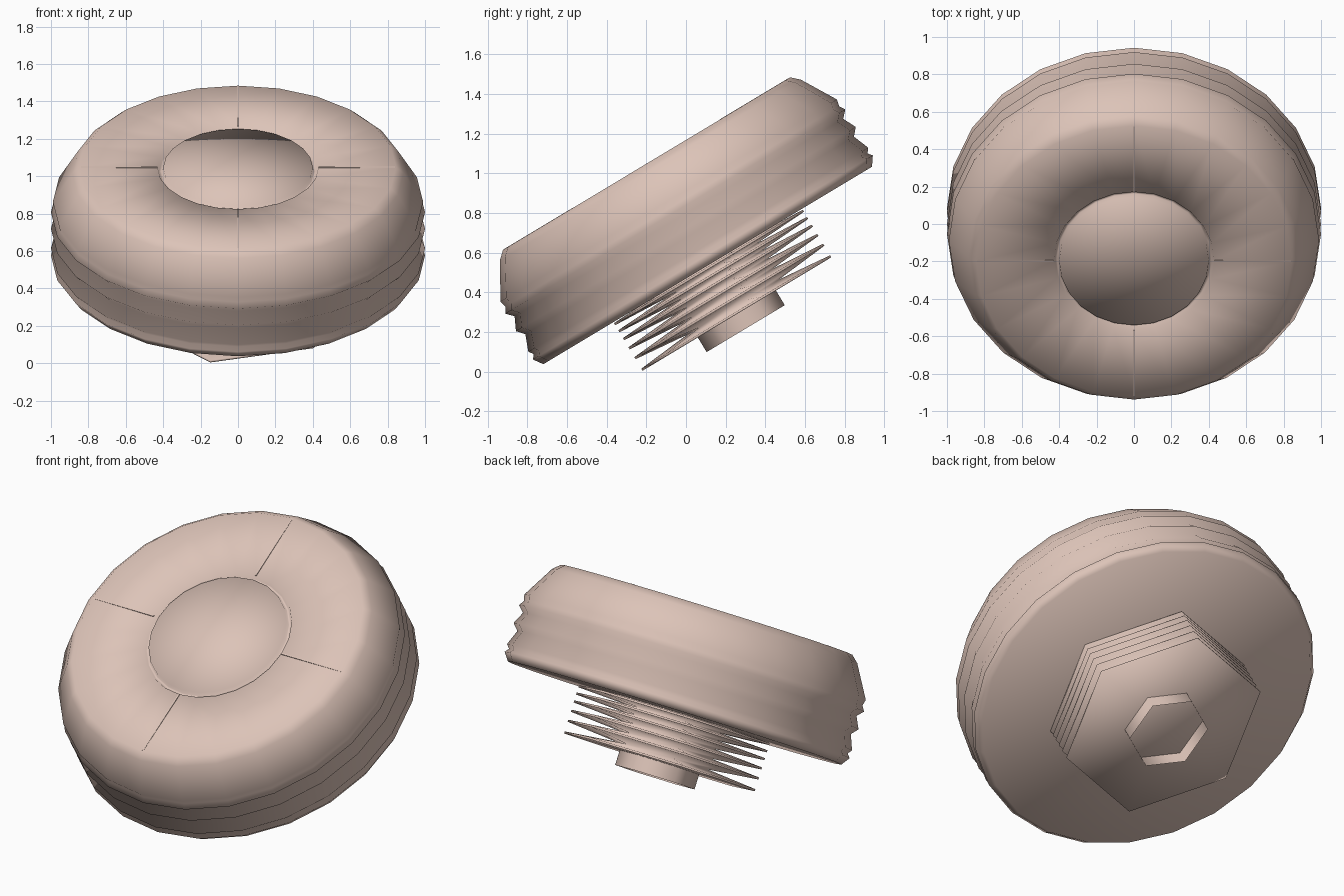
import bpy, bmesh, math
from mathutils import Matrix

if "Cube" in bpy.data.objects:
    bpy.data.objects.remove(bpy.data.objects["Cube"])

# one clay colour for the whole model
clay = bpy.data.materials.new("pale_clay")
clay.diffuse_color = (0.72, 0.55, 0.48, 1)
clay.use_nodes = True
clay.node_tree.nodes["Principled BSDF"].inputs["Base Color"].default_value = clay.diffuse_color

# the whole part leans back around x
PLACE = Matrix.Translation((0, 0.317, 0.19)) @ Matrix.Rotation(math.radians(31), 4, 'X')


def finish(name, bm, smooth=True):
    bmesh.ops.recalc_face_normals(bm, faces=bm.faces)
    me = bpy.data.meshes.new(name)
    bm.to_mesh(me)
    bm.free()
    me.materials.append(clay)
    for p in me.polygons:
        p.use_smooth = smooth
    ob = bpy.data.objects.new(name, me)
    ob.matrix_world = PLACE
    bpy.context.collection.objects.link(ob)
    return ob


def lathe(name, profile, sides, start=0.0):
    """Revolve (radius, height) points around local z."""
    bm = bmesh.new()
    rings = []
    for r, h in profile:
        if r == 0:
            rings.append([bm.verts.new((0, 0, h))] * sides)
        else:
            rings.append([bm.verts.new((r * math.cos(start + math.tau * i / sides),
                                        r * math.sin(start + math.tau * i / sides), h))
                          for i in range(sides)])
    for a, b in zip(rings, rings[1:]):
        for i in range(sides):
            j = (i + 1) % sides
            quad = list(dict.fromkeys((a[i], a[j], b[j], b[i])))
            bm.faces.new(quad)
    return finish(name, bm)


# ribbed round cap with a centre button and a fine groove around it
lathe("ribbed_cap", [
    (0, 1.0), (0.4, 1.0), (0.405, 0.975), (0.42, 0.975), (0.43, 0.998),
    (0.845, 1.002), (0.885, 0.965), (0.99, 0.785), (0.982, 0.75), (1.0, 0.72),
    (0.967, 0.685), (1.0, 0.617), (0.967, 0.58), (1.0, 0.495), (0.982, 0.472),
    (1.0, 0.45), (0.967, 0.403), (0, 0.403)], 24)

# hexagonal thread: thin plates with V-shaped gaps between them
heights = [0.117, 0.185, 0.243, 0.297, 0.343, 0.385]
thread = [(0, heights[0])]
for k, h in enumerate(heights):
    thread += [(0.575, h), (0.575, h + 0.012)]
    if k + 1 < len(heights):
        thread.append((0.28, (h + 0.012 + heights[k + 1]) / 2))
thread += [(0.28, 0.41), (0, 0.41)]
lathe("hexagonal_thread", thread, 6, math.radians(15))

# open six-sided tube under the thread
lathe("end_tube", [(0.23, 0.118), (0.23, 0.031)], 6, math.radians(30))

# four fine seams across the top
bm = bmesh.new()
for k in range(4):
    m = (Matrix.Rotation(k * math.pi / 2, 4, 'Z') @ Matrix.Translation((0.635, 0, 0.999))
         @ Matrix.Diagonal((0.41, 0.008, 0.008, 1)))
    bmesh.ops.create_cube(bm, size=1, matrix=m)
finish("top_seams", bm, False)
